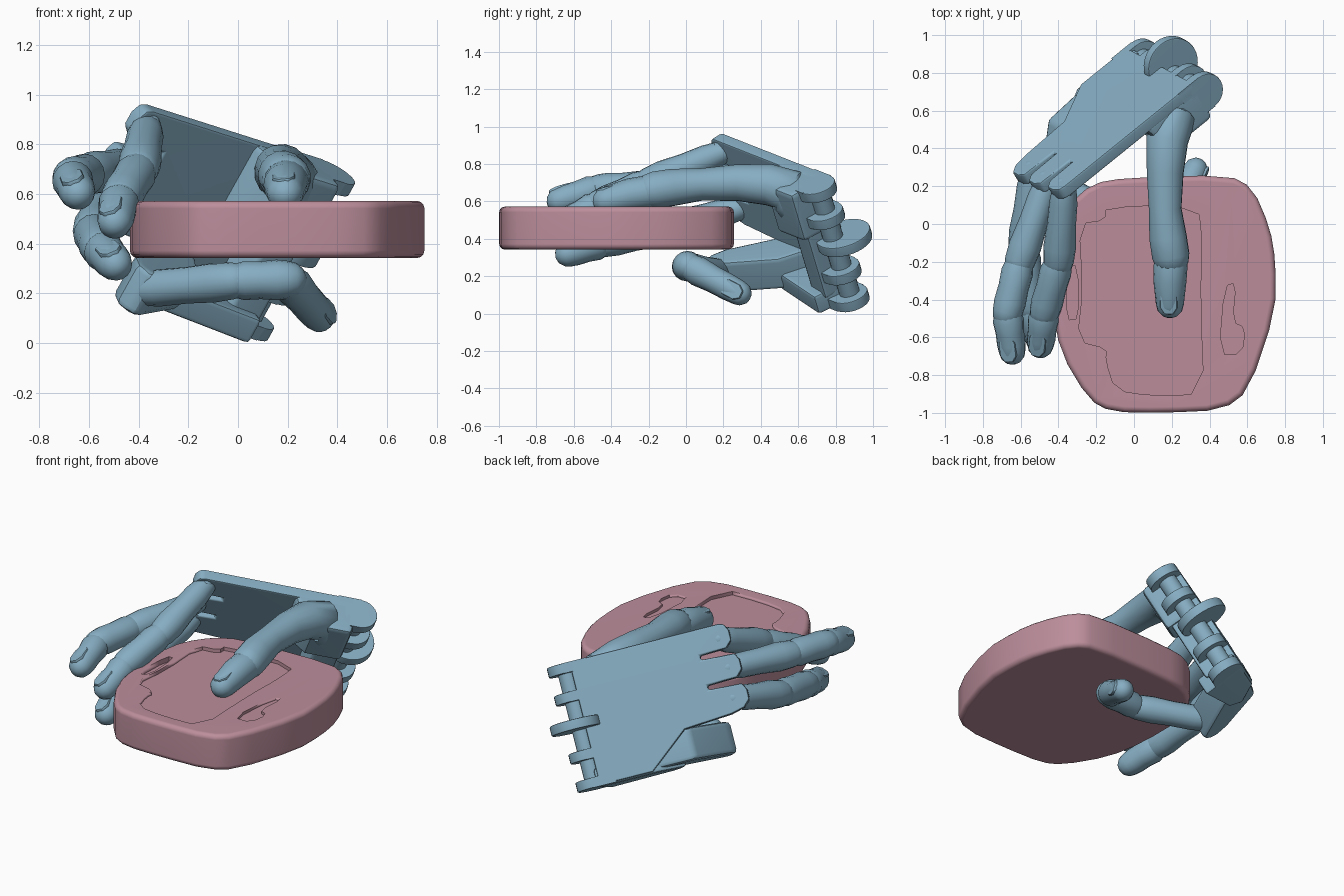
import bpy, bmesh, math
from mathutils import Vector

if "Cube" in bpy.data.objects:
    bpy.data.objects.remove(bpy.data.objects["Cube"])

def material(name, rgb):
    m = bpy.data.materials.new(name)
    m.diffuse_color = (*rgb, 1)
    m.use_nodes = True
    m.node_tree.nodes["Principled BSDF"].inputs["Base Color"].default_value = m.diffuse_color
    return m

BLUE = material("blue_plastic", (0.24, 0.42, 0.54))
PINK = material("pink_clay", (0.50, 0.27, 0.33))

# Palm frame: u towards the fingers, v across the palm, w towards the grip
B = Vector((0.385, 0.81, 0.725))
U = Vector((-0.755, -0.61, 0.24)).normalized()
V = Vector((-0.49, 0.238, -0.84))
V = (V - U * V.dot(U)).normalized()
W = U.cross(V)
WORLD = (Vector((0, 0, 0)), Vector((1, 0, 0)), Vector((0, 1, 0)), Vector((0, 0, 1)))
FLAT = (B, U, V, W)
SIDE = (B, U, W, V)

def at(u, v, w):
    return B + U * u + V * v + W * w

def finish(bm, name, mat, bevel=0, segs=2, angle=35):
    bmesh.ops.recalc_face_normals(bm, faces=bm.faces[:])
    me = bpy.data.meshes.new(name)
    bm.to_mesh(me)
    bm.free()
    ob = bpy.data.objects.new(name, me)
    bpy.context.collection.objects.link(ob)
    me.materials.append(mat)
    bpy.ops.object.select_all(action='DESELECT')
    ob.select_set(True)
    bpy.context.view_layer.objects.active = ob
    if bevel:
        b = ob.modifiers.new("bevel", 'BEVEL')
        b.width, b.segments, b.limit_method = bevel, segs, 'ANGLE'
        b.angle_limit = math.radians(40)
        bpy.ops.object.modifier_apply(modifier="bevel")
    bpy.ops.object.shade_smooth_by_angle(angle=math.radians(angle))
    if bevel:
        ob.modifiers.new("weighted", 'WEIGHTED_NORMAL').keep_sharp = True
    return ob

def prism(name, pts, c0, c1, frame, mat=BLUE, bevel=0.0, segs=2):
    o, a, b, c = frame
    bm = bmesh.new()
    lo = [bm.verts.new(o + a * p[0] + b * p[1] + c * c0) for p in pts]
    hi = [bm.verts.new(o + a * p[0] + b * p[1] + c * c1) for p in pts]
    bm.faces.new(lo)
    bm.faces.new(hi)
    n = len(pts)
    for i in range(n):
        j = (i + 1) % n
        bm.faces.new((lo[i], lo[j], hi[j], hi[i]))
    return finish(bm, name, mat, bevel, segs)

def soften(pts):
    out = []
    for i, p in enumerate(pts):
        q = pts[(i + 1) % len(pts)]
        out += [(p[0] * .75 + q[0] * .25, p[1] * .75 + q[1] * .25),
                (p[0] * .25 + q[0] * .75, p[1] * .25 + q[1] * .75)]
    return out

def disc(cx, cy, r, n=24):
    return [(cx + r * math.cos(i * math.tau / n), cy + r * math.sin(i * math.tau / n)) for i in range(n)]

def tube(name, pts, radii, sides=16):
    """Round-ended tube through the points."""
    pts = [Vector(p) for p in pts]
    d0, d1 = (pts[0] - pts[1]).normalized(), (pts[-1] - pts[-2]).normalized()
    caps = [(math.sin(k), math.cos(k)) for k in (1.4, 1.0, .5)]
    rings = [(pts[0] + d0 * radii[0] * s, radii[0] * c, -d0) for s, c in caps]
    for i, p in enumerate(pts):
        t = pts[min(i + 1, len(pts) - 1)] - pts[max(i - 1, 0)]
        rings.append((p, radii[i], t.normalized()))
    rings += [(pts[-1] + d1 * radii[-1] * s, radii[-1] * c, d1) for s, c in reversed(caps)]
    bm = bmesh.new()
    loops = []
    x = rings[0][2].orthogonal().normalized()
    for p, r, t in rings:
        x = (x - t * x.dot(t)).normalized()
        y = t.cross(x)
        loops.append([bm.verts.new(p + (x * math.cos(k * math.tau / sides) + y * math.sin(k * math.tau / sides)) * r)
                      for k in range(sides)])
    for a, b in zip(loops, loops[1:]):
        for k in range(sides):
            j = (k + 1) % sides
            bm.faces.new((a[k], a[j], b[j], b[k]))
    bm.faces.new(loops[0])
    bm.faces.new(loops[-1])
    return finish(bm, name, BLUE, angle=50)

def nail(name, tip, back, up, r):
    tip, back, up = Vector(tip), Vector(back), Vector(up)
    d = (tip - back).normalized()
    up = (up - d * up.dot(d)).normalized()
    shape = soften([(-1.4 * r, -.62 * r), (.55 * r, -.62 * r), (.55 * r, .62 * r), (-1.4 * r, .62 * r)])
    prism(name, shape, r * .4, r * .93, (tip, d, up.cross(d), up), bevel=r * .12)

def finger(name, pts, radii, up):
    """Separate bulging phalanges, the last one carrying a nail."""
    for i in range(len(pts) - 1):
        a, b, r, q = Vector(pts[i]), Vector(pts[i + 1]), radii[i], radii[i + 1]
        rs = (r * .85, r, (r + q) * .48, q * 1.02, q * .95)
        tube(f"{name}_segment_{i + 1}", [a.lerp(b, t) for t in (0, .2, .5, .8, 1)], rs)
    nail(name + "_nail", pts[-1], pts[-2], up, radii[-1])

# Held slab with rounded outline
slab = prism("slab", soften([(-.22, .215), (-.04, .245), (.5, .26), (.63, .19), (.72, -.02), (.75, -.2), (.75, -.46),
                             (.61, -.88), (.47, -.985), (.15, -1.0), (-.12, -.995), (-.24, -.93), (-.39, -.68),
                             (-.435, -.42), (-.435, -.08), (-.35, .1)]),
             .342, .572, WORLD, PINK, .03, 3)

# Shallow recesses in the top of the slab
panel = [(-.29, 0), (-.15, .02), (-.15, .09), (.34, .1), (.36, -.1), (.35, -.4), (.37, -.9), (.1, -.91),
         (-.1, -.88), (-.15, -.72), (-.14, -.66), (-.3, -.62), (-.27, -.35)]
groove_left = [(-.35, -.22), (-.3, -.22), (-.29, -.5), (-.36, -.51)]
groove_right = [(.48, -.33), (.54, -.31), (.52, -.52), (.59, -.55), (.57, -.69), (.45, -.69)]
for k, (shape, floor) in enumerate(((panel, .55), (groove_left, .54), (groove_right, .555))):
    cut = prism(f"recess_cutter_{k}", soften(shape), floor, .7, WORLD, PINK)
    cut.hide_render = True
    mod = slab.modifiers.new("recess", 'BOOLEAN')
    mod.operation, mod.solver, mod.object = 'DIFFERENCE', 'EXACT', cut
    bpy.context.view_layer.objects.active = slab
    bpy.ops.object.modifier_move_to_index(modifier="recess", index=0)
    bpy.ops.object.modifier_apply(modifier="recess")
    bpy.data.objects.remove(cut)

# Palm back plate with slotted knuckle tabs
outline = [(.1, 0), (1.0, 0)]
for v, end in ((.0, 1.05), (.18, 1.07), (.36, 1.07)):
    outline += [(end - .02, v + .01), (end, v + .05), (end, v + .11), (end - .04, v + .15)]
    if v < .3:
        outline += [(.85, v + .155), (.85, v + .18)]
outline += [(.95, .53), (.66, .55), (.42, .745), (.1, .745)]
prism("palm_plate", outline, 0, .07, FLAT, bevel=.012)

# Palm walls, thumb mount and lower finger root
prism("palm_lower_wall", [(.08, .01), (.45, .01), (.62, .12), (.55, .2), (.14, .27)], .64, .755, SIDE, bevel=.02)
prism("lower_finger_root", [(.4, .01), (.68, .03), (.88, .27), (.91, .35), (.89, .41), (.84, .43), (.5, .2)],
      .54, .735, SIDE, bevel=.03)
prism("thumb_mount", [(.08, .04), (.46, .04), (.42, .17), (.32, .25), (.1, .25)], .0, .3, SIDE, bevel=.03)
prism("palm_heel", [(.11, .03), (.3, .03), (.26, .2), (.11, .22)], .2, .68, SIDE, bevel=.02)

# Wrist hinge lugs, large centre disc and pin
for k, v in enumerate((.0, .17, .52, .69)):
    prism(f"wrist_lug_{k + 1}", disc(.06, .1, .1), v, v + .06, SIDE, bevel=.006)
    prism(f"wrist_web_{k + 1}", [(.06, 0), (.2, 0), (.2, .2), (.06, .2)], v, v + .06, SIDE)
prism("wrist_disc", disc(.045, .04, .15, 32), .34, .4, SIDE, bevel=.008)
prism("wrist_pin", disc(.07, .09, .055), .01, .73, SIDE)

# Three fingers reaching past the left side of the slab
fingers = {
    "index_finger": [at(.98, .085, .06), (-.40, -.2, .70), (-.475, -.47, .58), (-.495, -.64, .49)],
    "middle_finger": [at(.99, .26, .06), (-.605, -.2, .68), (-.67, -.47, .665), (-.645, -.675, .605)],
    "ring_finger": [at(.98, .44, .06), (-.585, -.12, .45), (-.55, -.44, .38), (-.495, -.63, .32)],
}
for name, pts in fingers.items():
    finger(name, pts, (.075, .085, .083, .074), (-.3, -.3, .8))
    tube(name + "_knuckle", [pts[0] - V * .03, pts[0] + V * .03], (.04, .04))

# Finger curled underneath the slab
finger("lower_finger", [at(.84, .645, .35), (-.02, -.0, .25), (.2, .01, .255), (.325, .285, .11)],
       (.075, .078, .08, .07), (.7, -.3, .1))

# Thumb lying over the slab
tube("thumb", [at(.26, .14, .15), (.205, .55, .66), (.175, .44, .69), (.165, .27, .70), (.165, .08, .69),
               (.18, -.07, .675), (.195, -.17, .66)], (.11, .118, .112, .098, .087, .1, .1))
tube("thumb_tip", [(.195, -.2, .65), (.19, -.3, .635), (.19, -.425, .605)], (.09, .088, .074))
nail("thumb_nail", (.19, -.425, .605), (.19, -.3, .635), (-.1, 0, 1), .074)
